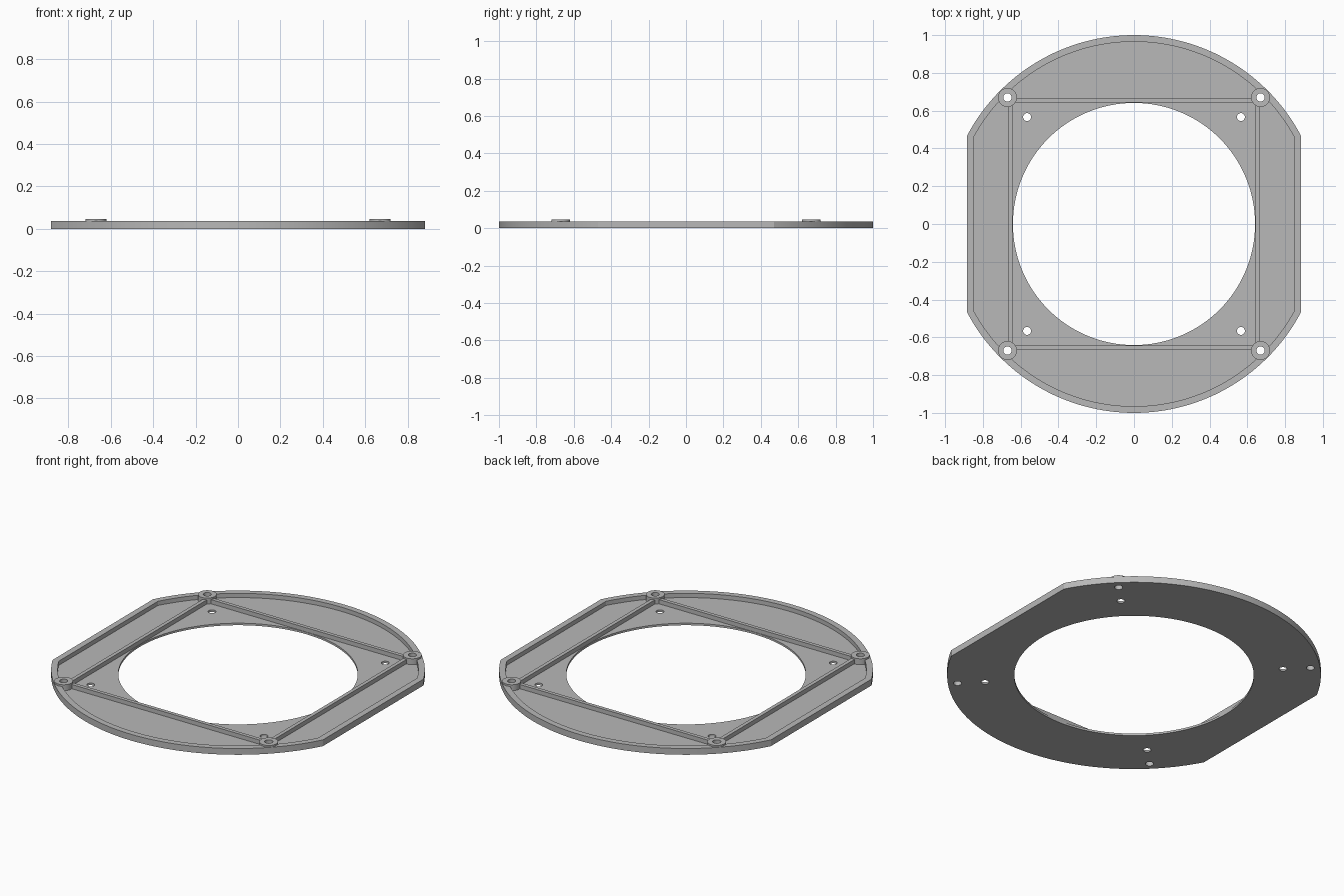
import bpy
import bmesh
from math import acos, cos, sin, pi

FLOOR, RIM_TOP, BOSS_TOP = 0.012, 0.037, 0.047
BOSS_POS, SCREW_POS = 0.67, 0.566
CORNERS = [(sx, sy) for sx in (-1, 1) for sy in (-1, 1)]

if "Cube" in bpy.data.objects:
    bpy.data.objects.remove(bpy.data.objects["Cube"], do_unlink=True)

grey = bpy.data.materials.new("grey plastic")
grey.use_nodes = True
COLOUR = (0.48, 0.48, 0.48, 1)
grey.diffuse_color = COLOUR
grey.node_tree.nodes["Principled BSDF"].inputs["Base Color"].default_value = COLOUR


def clipped_circle(radius, flat, steps=64):
    """Circle outline cut straight at x = -flat and x = +flat."""
    a = acos(flat / radius)
    angles = [a + (pi - 2 * a) * i / steps for i in range(steps + 1)]
    angles += [t + pi for t in angles]
    return [(radius * cos(t), radius * sin(t)) for t in angles]


def circle(radius, steps, cx=0, cy=0):
    return [(cx + radius * cos(2 * pi * i / steps),
             cy + radius * sin(2 * pi * i / steps)) for i in range(steps)]


def rectangle(cx, cy, w, d):
    return [(cx + sx * w / 2, cy + sy * d / 2)
            for sx, sy in ((-1, -1), (1, -1), (1, 1), (-1, 1))]


def prism(name, outlines, z0, z1):
    """Extrude one or more separate outlines into a single object."""
    bm = bmesh.new()
    for outline in outlines:
        low = [bm.verts.new((x, y, z0)) for x, y in outline]
        high = [bm.verts.new((x, y, z1)) for x, y in outline]
        bm.faces.new(low[::-1])
        bm.faces.new(high)
        for i in range(len(low)):
            j = (i + 1) % len(low)
            bm.faces.new((low[i], low[j], high[j], high[i]))
    mesh = bpy.data.meshes.new(name)
    bm.to_mesh(mesh)
    bm.free()
    obj = bpy.data.objects.new(name, mesh)
    bpy.context.collection.objects.link(obj)
    mesh.materials.append(grey)
    return obj


def activate(obj):
    bpy.ops.object.select_all(action='DESELECT')
    obj.select_set(True)
    bpy.context.view_layer.objects.active = obj


def cut(obj, *cutters):
    activate(obj)
    for cutter in cutters:
        mod = obj.modifiers.new("cut", 'BOOLEAN')
        mod.operation, mod.solver, mod.object = 'DIFFERENCE', 'EXACT', cutter
        bpy.ops.object.modifier_apply(modifier=mod.name)


# Cutters: large opening, rim pocket, screw holes
opening = prism("opening_cutter", [circle(0.641, 128)], -0.1, 0.1)
pocket = prism("pocket_cutter", [clipped_circle(0.965, 0.847)], -0.1, 0.1)
boss_holes = prism("boss_hole_cutter", [
    circle(0.022, 32, sx * BOSS_POS, sy * BOSS_POS) for sx, sy in CORNERS], -0.1, 0.1)
screw_holes = prism("screw_hole_cutter", [
    circle(0.021, 32, sx * SCREW_POS, sy * SCREW_POS) for sx, sy in CORNERS], -0.1, 0.1)

# Flat floor with its opening and eight holes
base = prism("base_plate", [clipped_circle(1, 0.883)], 0, FLOOR)
cut(base, opening, boss_holes, screw_holes)

# Raised rim around the outside
rim = prism("outer_rim", [clipped_circle(1, 0.883)], FLOOR, RIM_TOP)
cut(rim, pocket, boss_holes)

# Four straight ribs joining the bosses
parts = [base, rim]
for name, side in (("left", 1), ("right", -1)):
    parts.append(prism(name + "_rib", [rectangle(side * 0.654, 0, 0.022, 1.27)], FLOOR, RIM_TOP))
for name, side in (("back", 1), ("front", -1)):
    parts.append(prism(name + "_rib", [rectangle(0, side * 0.654, 1.27, 0.022)], FLOOR, RIM_TOP))

# Four screw bosses
bosses = prism("screw_bosses", [
    circle(0.05, 48, sx * BOSS_POS, sy * BOSS_POS) for sx, sy in CORNERS], FLOOR, BOSS_TOP)
cut(bosses, boss_holes)
parts.append(bosses)

for cutter in (opening, pocket, boss_holes, screw_holes):
    bpy.data.objects.remove(cutter, do_unlink=True)
for part in parts:
    activate(part)
    bpy.ops.object.shade_smooth_by_angle(angle=0.5)
